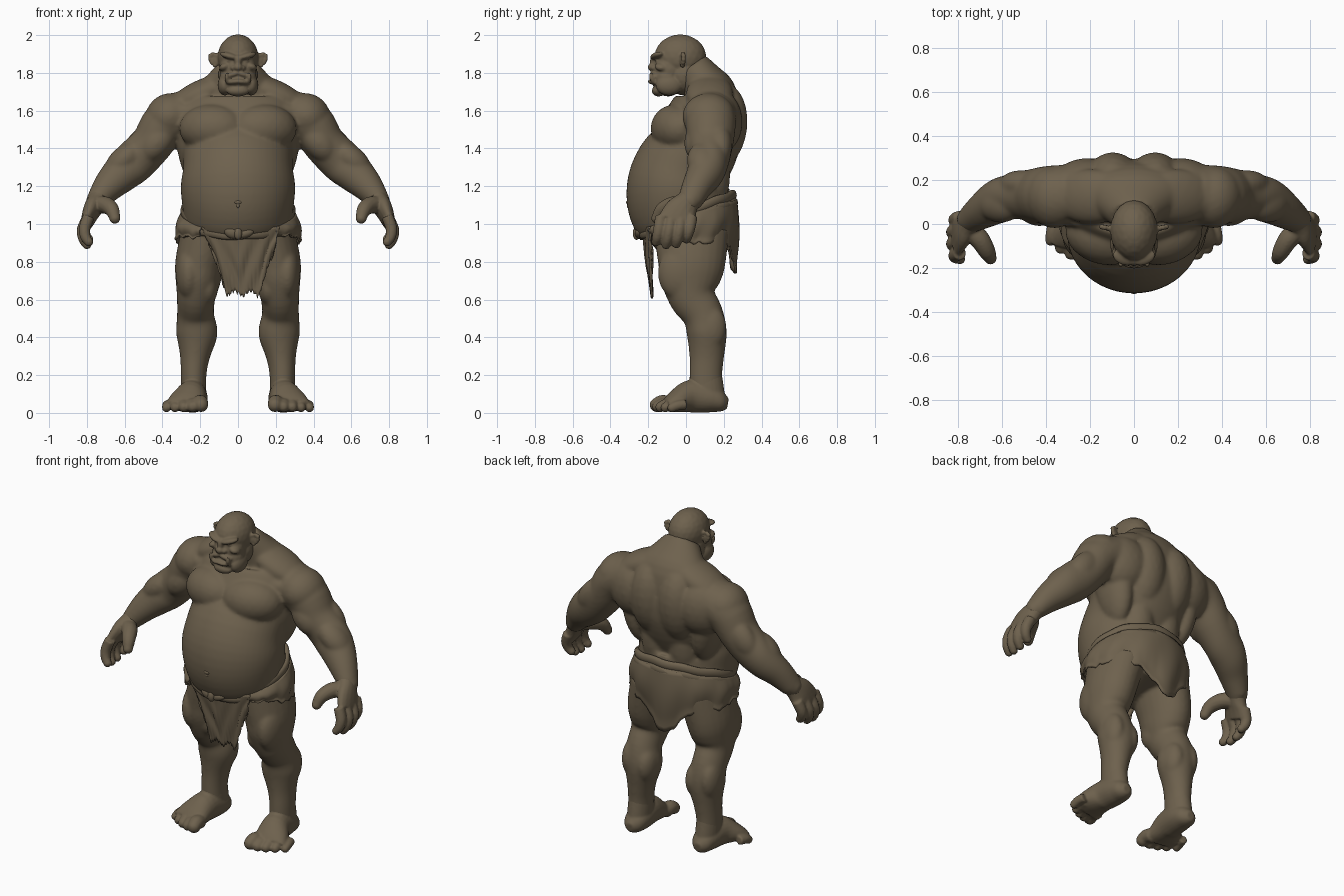
import bpy, bmesh, math
from mathutils import Vector, Matrix, Euler

cube = bpy.data.objects.get("Cube")
if cube:
    bpy.data.objects.remove(cube, do_unlink=True)

COLOUR = (0.155, 0.12, 0.075, 1)
clay = bpy.data.materials.new("olive_brown")
clay.use_nodes = True
clay.diffuse_color = COLOUR
bsdf = clay.node_tree.nodes["Principled BSDF"]
bsdf.inputs["Base Color"].default_value = COLOUR
bsdf.inputs["Roughness"].default_value = 0.8


def finish(name, bm):
    bmesh.ops.recalc_face_normals(bm, faces=bm.faces)
    mesh = bpy.data.meshes.new(name)
    bm.to_mesh(mesh)
    bm.free()
    for p in mesh.polygons:
        p.use_smooth = True
    mesh.materials.append(clay)
    ob = bpy.data.objects.new(name, mesh)
    bpy.context.collection.objects.link(ob)
    return ob


def sculpt(ob, voxel, rounds):
    """Mirror the half, fuse all volumes into one skin and relax it."""
    ob.modifiers.new("mirror", 'MIRROR').use_mirror_merge = False
    fuse = ob.modifiers.new("fuse", 'REMESH')
    fuse.mode, fuse.voxel_size, fuse.use_smooth_shade = 'VOXEL', voxel, True
    relax = ob.modifiers.new("relax", 'SMOOTH')
    relax.factor, relax.iterations = 0.5, rounds


def blob(bm, loc, size, rot=(0, 0, 0)):
    m = Matrix.LocRotScale(Vector(loc), Euler([math.radians(a) for a in rot]), Vector(size))
    bmesh.ops.create_icosphere(bm, subdivisions=3, radius=1, matrix=m)


def spline(keys, steps=4):
    """Catmull-Rom through tuples of any length."""
    k = [keys[0]] + list(keys) + [keys[-1]]
    out = []
    for i in range(1, len(k) - 2):
        for s in range(steps):
            t = s / steps
            out.append([0.5 * (2 * b + (c - a) * t + (2 * a - 5 * b + 4 * c - d) * t * t
                               + (3 * b - a - 3 * c + d) * t ** 3)
                        for a, b, c, d in zip(*k[i - 1:i + 3])])
    return out + [list(keys[-1])]


def loft(bm, keys, tip=False, sides=24):
    """Tube through (x, y, z, width radius, depth radius)."""
    pts = spline(keys)
    rings = []
    for i, p in enumerate(pts):
        a, b = pts[max(i - 1, 0)], pts[min(i + 1, len(pts) - 1)]
        t = (Vector(b[:3]) - Vector(a[:3])).normalized()
        u = (Vector((1, 0, 0)) - t * t.x).normalized()
        v = t.cross(u)
        ring = []
        for j in range(sides):
            w = math.tau * j / sides
            ring.append(bm.verts.new(Vector(p[:3]) + u * p[3] * math.cos(w) + v * p[4] * math.sin(w)))
        rings.append(ring)
    for r, s in zip(rings, rings[1:]):
        for j in range(sides):
            n = (j + 1) % sides
            bm.faces.new((r[j], r[n], s[n], s[j]))
    bm.faces.new(rings[0][::-1])
    bm.faces.new(rings[-1])
    if tip:
        blob(bm, keys[-1][:3], [keys[-1][3]] * 3)


def digit(bm, *path):
    """Finger or toe: points plus one radius each."""
    loft(bm, [(*p, p[3]) for p in path], True, 12)


# ---- Body: torso, arms and legs fused into one skin
bm = bmesh.new()
loft(bm, [(0, .03, .86, .2, .17), (0, .01, 1, .28, .25), (0, -.03, 1.1, .295, .275),
          (0, -.045, 1.2, .303, .268), (0, -.018, 1.3, .29, .25), (0, .05, 1.4, .295, .225),
          (0, .08, 1.5, .305, .22), (0, .105, 1.6, .31, .192), (0, .12, 1.69, .26, .15),
          (0, .085, 1.76, .18, .115), (0, .03, 1.84, .105, .09)], sides=48)
blob(bm, (.135, -.05, 1.505), (.18, .135, .13), (-14, 0, 14))    # chest
blob(bm, (.24, .11, 1.42), (.085, .13, .24), (0, 8, 0))          # side of the back
blob(bm, (.095, .185, 1.52), (.13, .14, .23), (-6, 0, 0))        # upper back
blob(bm, (.24, .175, 1.54), (.16, .12, .17), (0, 0, -18))        # shoulder blade
blob(bm, (.09, .11, 1.27), (.11, .125, .24))                     # lower back
blob(bm, (.19, .125, 1.69), (.2, .125, .075), (0, 24, 0))        # neck muscle
blob(bm, (.2, .03, 1.605), (.19, .06, .05), (0, 8, 10))          # collar bone
blob(bm, (.365, .12, 1.57), (.13, .14, .12), (0, 40, -8))        # shoulder cap
loft(bm, [(.28, .13, 1.58, .13, .14), (.385, .13, 1.53, .125, .135), (.46, .13, 1.42, .112, .12),
          (.555, .125, 1.325, .115, .1), (.62, .1, 1.265, .103, .098), (.685, .06, 1.2, .084, .082),
          (.748, .02, 1.12, .058, .066)], True)
blob(bm, (.43, .07, 1.43), (.08, .08, .12), (0, -40, 0))         # biceps
blob(bm, (.51, .18, 1.42), (.08, .065, .13), (0, -42, 0))        # triceps
blob(bm, (.605, .09, 1.34), (.07, .085, .12), (0, -48, 0))       # outer forearm
loft(bm, [(.16, .03, .96, .14, .2), (.2, .03, .8, .132, .18), (.212, .024, .7, .12, .16),
          (.222, .035, .61, .102, .125), (.225, .09, .52, .098, .108), (.218, .11, .42, .11, .106),
          (.228, .11, .3, .08, .092), (.235, .105, .2, .068, .087), (.235, .105, .06, .066, .09)])
blob(bm, (.22, -.01, .615), (.07, .075, .07))                    # kneecap
blob(bm, (.26, -.02, .74), (.07, .13, .15))                      # outer thigh
blob(bm, (.16, -.02, .67), (.055, .09, .1))                      # inner thigh
blob(bm, (.17, .13, .43), (.06, .085, .11))                      # inner calf
blob(bm, (.27, .13, .45), (.058, .085, .12))                     # outer calf
sculpt(finish("body", bm), 0.0085, 16)

# ---- Hands
bm = bmesh.new()
loft(bm, [(.71, .045, 1.17, .055, .06), (.745, .01, 1.12, .052, .064), (.775, -.025, 1.07, .046, .088),
          (.8, -.05, 1.01, .034, .102)], sides=16)
for i, length in enumerate((.13, .145, .14, .115)):
    y = -.132 + .054 * i
    out = .01 * (i in (1, 2))
    digit(bm, (.79, y, 1.04, .032), (.812 + out, y - .01, 1.03 - length * .4, .031),
          (.808 + out, y - .02, 1.03 - length * .75, .028), (.79 + out, y - .027, 1.035 - length, .024))
digit(bm, (.75, -.02, 1.1, .046), (.7, -.07, 1.1, .046), (.667, -.125, 1.075, .039), (.652, -.155, 1.03, .029))
sculpt(finish("hands", bm), 0.0065, 4)

# ---- Feet
bm = bmesh.new()
loft(bm, [(.235, .105, .24, .062, .08), (.235, .108, .15, .067, .09), (.235, .12, .06, .066, .09)])
loft(bm, [(.235, .222, .05, .025, .028), (.235, .19, .056, .058, .052), (.235, .13, .075, .074, .075),
          (.245, .03, .088, .08, .088), (.268, -.05, .062, .1, .062), (.278, -.1, .038, .105, .038)])
for i in range(5):
    x, y, r = .205 + .04 * i, -.08 + .005 * i * i, (.042, .033, .031, .029, .027)[i]
    digit(bm, (x, y, .045, r), (x - .006 + .004 * i, y - .045, r + .012, r),
          (x - .01 + .006 * i, y - .075, r, r * .9))
sculpt(finish("feet", bm), 0.0065, 7)

# ---- Head with brow, nose, jaw, ears and tusks
bm = bmesh.new()
blob(bm, (0, -.03, 1.882), (.108, .138, .122))
blob(bm, (0, -.085, 1.82), (.098, .088, .11))                      # face
blob(bm, (0, -.095, 1.765), (.1, .085, .09))                       # jaw
blob(bm, (0, -.01, 1.79), (.105, .1, .11))
blob(bm, (.045, -.152, 1.89), (.055, .034, .018), (0, -14, 20))    # brow
blob(bm, (.043, -.148, 1.862), (.016, .014, .009))                 # eye
blob(bm, (0, -.165, 1.862), (.02, .026, .036))                     # nose bridge
blob(bm, (0, -.18, 1.83), (.024, .023, .02))                       # nose tip
blob(bm, (.022, -.168, 1.826), (.018, .019, .015))                 # nostril
blob(bm, (.066, -.125, 1.832), (.034, .042, .022), (0, 20, 20))    # cheek
blob(bm, (.03, -.164, 1.79), (.044, .026, .016), (0, 18, 18))      # upper lip
blob(bm, (.02, -.172, 1.753), (.048, .028, .015), (0, 6, 18))      # lower lip
blob(bm, (0, -.145, 1.705), (.06, .036, .03))                      # chin
blob(bm, (.07, -.09, 1.735), (.038, .07, .055))                    # jaw corner
digit(bm, (.052, -.168, 1.752, .014), (.06, -.183, 1.775, .012), (.06, -.186, 1.798, .006))
blob(bm, (.122, -.018, 1.864), (.024, .012, .03), (0, 28, 22))     # ear plate
for x, z in ((.115, 1.893), (.132, 1.898), (.147, 1.89), (.146, 1.872), (.138, 1.855), (.122, 1.84)):
    blob(bm, (x, -.045 + .22 * x, z), (.012, .013, .013))          # ear rim
sculpt(finish("head", bm), 0.0055, 4)

# ---- Navel
bm = bmesh.new()
blob(bm, (0, -.306, 1.115), (.022, .012, .011))
blob(bm, (0, -.304, 1.095), (.011, .01, .012))
sculpt(finish("navel", bm), 0.004, 3)


# ---- Loincloth
def cloth(name, nu, nv, shape):
    bm = bmesh.new()
    grid = [[bm.verts.new(shape(i / nu, j / nv)) for j in range(nv + 1)] for i in range(nu + 1)]
    for a, b in zip(grid, grid[1:]):
        for j in range(nv):
            bm.faces.new((a[j], b[j], b[j + 1], a[j + 1]))
    solid = finish(name, bm).modifiers.new("thickness", 'SOLIDIFY')
    solid.thickness, solid.offset = 0.012, 0


def ragged(t):
    saw = abs((t * 17) % 1 - .5) + .6 * abs((t * 29 + .3) % 1 - .5)
    return saw + .3 * math.sin(t * 23)


def skirt_shape(u, v):
    a = math.radians(-52 + 284 * u)              # sweeps from one front hip round the back
    c, s = math.cos(a), math.sin(a)
    top = 1.05 + .3 * s * .26
    tail = math.exp(-((a - math.pi / 2 - .12) / .36) ** 2)
    low = .9 - .03 * s - .14 * tail + .03 * ragged(u)
    fold = .007 * v * math.sin(11 * a + 3 * v)
    bulge = math.sin(math.pi * min(v * 1.2, 1)) * .015
    return ((.298 + .03 * v + fold + bulge) * c, .01 + (.255 - .008 * v + fold + bulge) * s,
            top + (low - top) * v)


def flap_shape(u, v):
    x = -.19 + .41 * u
    low = .615 + .045 * ragged(u) + .9 * max(abs(u - .48) - .28, 0)
    drape = (1 - .25 * v) * x + .02 * v
    bend = .8 * x * x * (1 - v)
    swag = .014 * math.sin(24 * abs(u - .45) + 9 * v) * v * (1.2 - v)   # hanging V folds
    return (drape, -.23 + .05 * v + bend + swag, .965 + .1 * abs(x) * (1 - v) + (low - .965) * v)


cloth("skirt", 110, 14, skirt_shape)
cloth("front_flap", 60, 16, flap_shape)


def band(name, lift, grow, thick):
    """Rolled cloth round the waist, high at the back and low at the front."""
    def shape(u, v):
        a, w = math.tau * u, math.tau * v
        r = thick * (1 + .12 * math.sin(9 * a + w))
        c, s = math.cos(a), math.sin(a)
        d = grow + r * .6 * math.cos(w)
        return ((.288 + d) * c, .01 + (.24 + d) * s, 1.045 + lift + .085 * s + r * math.sin(w))
    bm = bmesh.new()
    n, m = 72, 10
    ring = [[bm.verts.new(shape(i / n, j / m)) for j in range(m)] for i in range(n)]
    for i in range(n):
        for j in range(m):
            a, b, k = ring[i], ring[(i + 1) % n], (j + 1) % m
            bm.faces.new((a[j], b[j], b[k], a[k]))
    finish(name, bm)


band("upper_waist_roll", .022, 0, .028)
band("lower_waist_roll", -.018, .008, .026)

# Knot at the front of the waist
bm = bmesh.new()
blob(bm, (-.03, -.25, .955), (.045, .025, .032), (0, 20, 0))
blob(bm, (.035, -.248, .95), (.05, .022, .024), (0, -15, 0))
blob(bm, (0, -.262, .95), (.022, .02, .034))
finish("waist_knot", bm)
